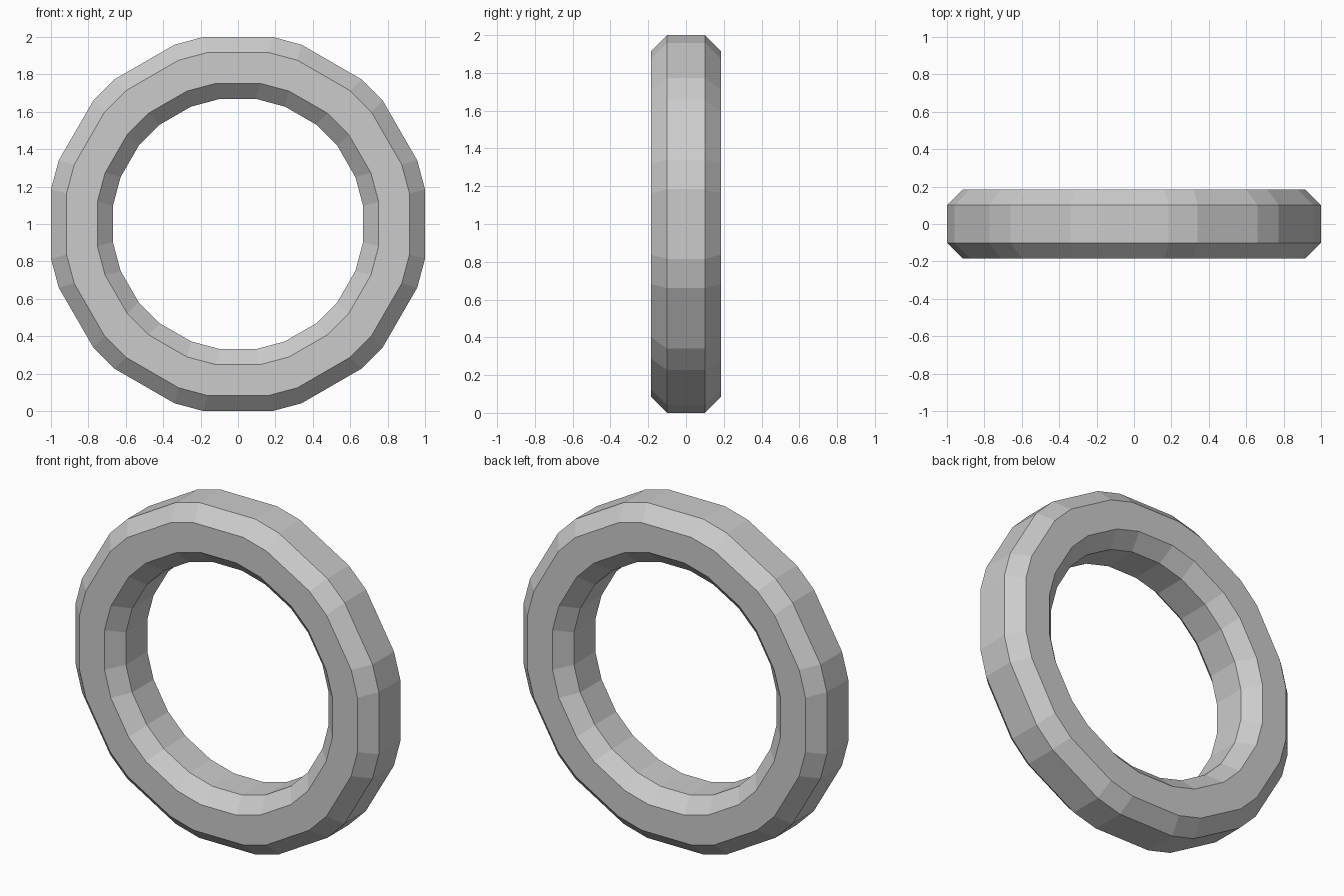
import bpy, bmesh, math

if "Cube" in bpy.data.objects:
    bpy.data.objects.remove(bpy.data.objects["Cube"])

SIDES = 12       # main facets around the ring
BEVEL = 0.083    # width of every chamfer
HALF_DEPTH = 0.184
OUTER, INNER = 1.0, 0.669
CENTRE_Z = 1.0

# Chamfered rectangular cross-section: (distance to facet, y)
d, b = HALF_DEPTH, BEVEL
profile = [(OUTER, -d + b), (OUTER, d - b), (OUTER - b, d), (INNER + b, d),
           (INNER, d - b), (INNER, -d + b), (INNER + b, -d), (OUTER - b, -d)]

# Sweep the section round a 12-gon whose corners are cut by the chamfer width
bm = bmesh.new()
rings = []
for i in range(SIDES):
    a = 2 * math.pi * i / SIDES
    for side in (-1, 1):
        ring = []
        for r, y in profile:
            t = side * (r * math.tan(math.pi / SIDES) - BEVEL)
            x = r * math.cos(a) - t * math.sin(a)
            z = r * math.sin(a) + t * math.cos(a)
            ring.append(bm.verts.new((x, y, z + CENTRE_Z)))
        rings.append(ring)

n = len(profile)
for i, ring in enumerate(rings):
    nxt = rings[(i + 1) % len(rings)]
    for j in range(n):
        k = (j + 1) % n
        bm.faces.new((ring[j], ring[k], nxt[k], nxt[j]))
bmesh.ops.recalc_face_normals(bm, faces=bm.faces)

mesh = bpy.data.meshes.new("ring")
bm.to_mesh(mesh)
bm.free()
bpy.context.collection.objects.link(bpy.data.objects.new("ring", mesh))
